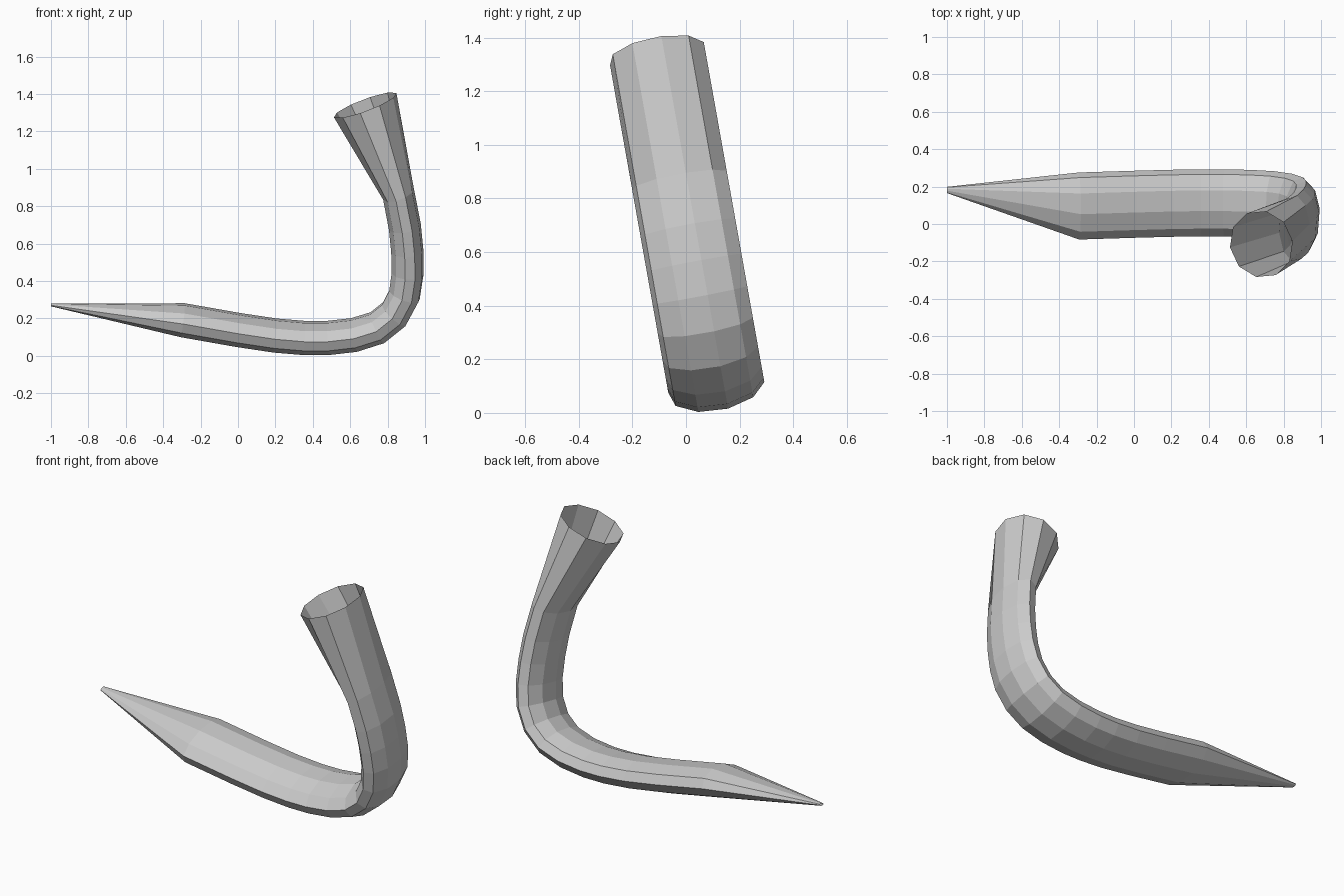
import bpy, bmesh
from math import sin, cos, radians
from mathutils import Vector

if "Cube" in bpy.data.objects:
    bpy.data.objects.remove(bpy.data.objects["Cube"])

SIDES = 10
WIDE = Vector((0, 1, 0.19)).normalized()   # direction of the broad axis of the tube

# Ring centres along the tube: x, z, half width, half thickness
A, B = 0.182, 0.087
path = [(-1.0, 0.272, 0.017, 0.007), (-0.295, 0.19, A, B), (0.0, 0.138, A, B),
        (0.2, 0.108, A, B), (0.355, 0.095, A, B), (0.48, 0.095, A, B),
        (0.62, 0.111, A, B), (0.745, 0.15, A, B), (0.835, 0.222, A, B),
        (0.89, 0.325, A, B), (0.907, 0.44, A, B), (0.905, 0.56, A, B),
        (0.892, 0.69, A, B), (0.858, 0.865, A, B), (0.68, 1.34, A, 0.18)]


def centre(i):
    x, z = path[i][:2]
    y = 0.182 if i == 0 else 0.13 - 0.178 * z
    return Vector((x, y, z))


# Hooked tube: flat oval rings swept to a round open mouth and a narrow tip
bm = bmesh.new()
rings = []
last = len(path) - 1
for i, (x, z, a, b) in enumerate(path):
    p, q = path[max(i - 1, 0)], path[min(i + 1, last)]
    dx, dz = q[0] - p[0], q[1] - p[1]
    tangent = Vector((dx, -0.19 * dz, dz))
    outward = WIDE.cross(tangent).normalized()
    ring = []
    for k in range(SIDES):
        t = radians(27 + 360 * k / SIDES)
        ring.append(bm.verts.new(centre(i) - WIDE * a * cos(t) + outward * b * sin(t)))
    rings.append(ring)
for r0, r1 in zip(rings, rings[1:]):
    for k in range(SIDES):
        j = (k + 1) % SIDES
        bm.faces.new((r0[k], r0[j], r1[j], r1[k]))
bmesh.ops.recalc_face_normals(bm, faces=bm.faces)

mesh = bpy.data.meshes.new("hooked_tube")
bm.to_mesh(mesh)
bm.free()
bpy.context.collection.objects.link(bpy.data.objects.new("hooked_tube", mesh))
